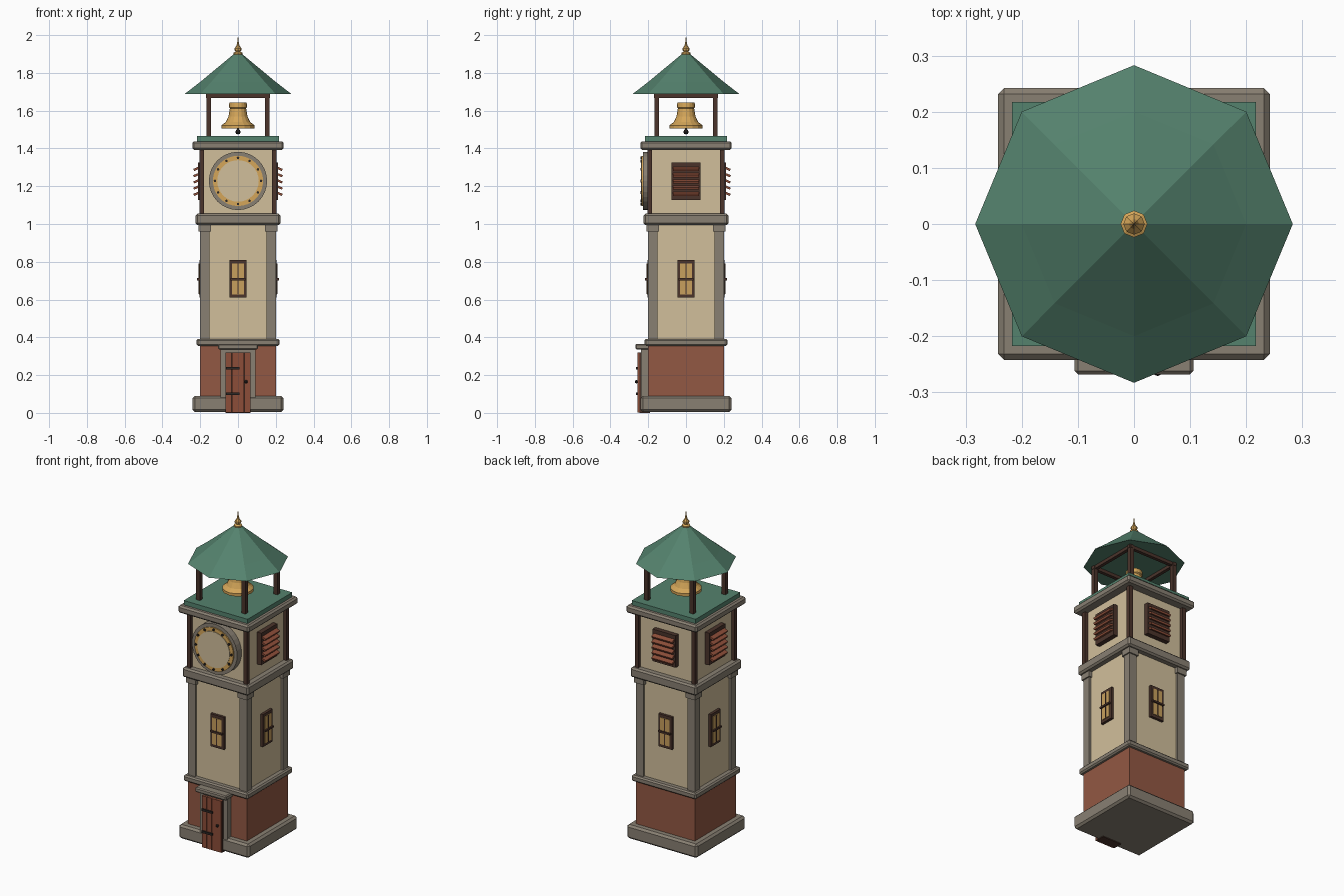
import bpy, bmesh, math
from mathutils import Matrix, Vector

if "Cube" in bpy.data.objects:
    bpy.data.objects.remove(bpy.data.objects["Cube"])


def mat(name, r, g, b):
    m = bpy.data.materials.new(name)
    m.diffuse_color = (r, g, b, 1)
    m.use_nodes = True
    m.node_tree.nodes["Principled BSDF"].inputs["Base Color"].default_value = m.diffuse_color
    return m


STONE = mat("grey stone", .25, .216, .171)
CREAM = mat("cream plaster", .64, .52, .33)
BRICK = mat("red brick", .29, .098, .056)
GREEN = mat("green copper", .09, .225, .155)
GOLD = mat("gold", .66, .38, .10)
DARK = mat("dark timber", .069, .034, .024)
WOOD = mat("red wood", .262, .075, .04)
GLASS = mat("amber glass", .58, .35, .11)
IRON = mat("black iron", .025, .02, .018)


def finish(name, bm, material):
    bmesh.ops.recalc_face_normals(bm, faces=bm.faces[:])
    me = bpy.data.meshes.new(name)
    bm.to_mesh(me)
    bm.free()
    me.materials.append(material)
    ob = bpy.data.objects.new(name, me)
    bpy.context.collection.objects.link(ob)
    return ob


def box(name, x, y, z, material, turn=0, bevel=0, tilt=0):
    """Box from (min, max) ranges, tilted about its own x axis, then turned by quarter turns."""
    bm = bmesh.new()
    size = Vector((x[1] - x[0], y[1] - y[0], z[1] - z[0], 1)).to_3d()
    mid = Vector((sum(x) / 2, sum(y) / 2, sum(z) / 2))
    m = (Matrix.Rotation(turn * math.pi / 2, 4, 'Z') @ Matrix.Translation(mid)
         @ Matrix.Rotation(tilt, 4, 'X') @ Matrix.Diagonal((*size, 1)))
    bmesh.ops.create_cube(bm, size=1, matrix=m)
    ob = finish(name, bm, material)
    if bevel:
        b = ob.modifiers.new("edge", 'BEVEL')
        b.width = bevel
        b.segments = 1
    return ob


def slab(name, half, z0, z1, material, bevel=0):
    return box(name, (-half, half), (-half, half), (z0, z1), material, 0, bevel)


def lathe(name, profile, sides, material, matrix=Matrix()):
    """Revolve (radius, height) points about z; end points on the axis close the shape."""
    bm = bmesh.new()
    rings = []
    for r, h in profile:
        n = 1 if r == 0 else sides
        rings.append([bm.verts.new(matrix @ Vector((r * math.cos(2 * math.pi * i / sides),
                      r * math.sin(2 * math.pi * i / sides), h))) for i in range(n)])
    for a, b in zip(rings, rings[1:]):
        for i in range(sides):
            j = (i + 1) % sides
            quad = [a[i % len(a)], a[j % len(a)], b[j % len(b)], b[i % len(b)]]
            bm.faces.new(list(dict.fromkeys(quad)))
    return finish(name, bm, material)


def disc(name, radius, y_back, y_front, sides, material, x=0, z=0):
    """Cylinder whose axis points to the front."""
    m = Matrix.Translation((x, 0, z)) @ Matrix.Rotation(math.pi / 2, 4, 'X')
    return lathe(name, [(0, -y_back), (radius, -y_back), (radius, -y_front), (0, -y_front)],
                 sides, material, m)


# Tower body, bottom to top
slab("plinth", .24, .005, .09, STONE, .012)
slab("brick_base", .20, .085, .36, BRICK)
slab("lower_band", .22, .355, .392, STONE, .008)
slab("shaft", .187, .385, 1.0, CREAM)
slab("middle_band", .225, .995, 1.055, STONE, .01)
slab("clock_room", .185, 1.05, 1.40, CREAM)
slab("upper_band", .242, 1.392, 1.438, STONE, .01)
slab("belfry_floor", .217, 1.435, 1.465, GREEN)

# Parts repeated on the four corners and sides
for k in range(4):
    box("stone_pilaster", (.15, .20), (-.20, -.15), (.385, .96), STONE, k)
    box("pilaster_capital", (.142, .208), (-.208, -.142), (.96, 1.0), STONE, k)
    box("corner_timber", (.18, .205), (-.205, -.18), (1.05, 1.395), DARK, k)
    box("belfry_post", (.142, .168), (-.168, -.142), (1.46, 1.69), DARK, k)
    box("belfry_beam", (-.17, .17), (-.165, -.145), (1.668, 1.69), DARK, k)

    # Windows
    for s in (-1, 1):
        x = sorted((s * .03, s * .046))
        box("window_jamb", x, (-.203, -.18), (.61, .81), DARK, k)
    for z in (.61, .79):
        box("window_rail", (-.03, .03), (-.203, -.18), (z, z + .02), DARK, k)
    box("window_glass", (-.031, .031), (-.207, -.18), (.628, .792), GLASS, k)
    box("window_bar", (-.04, .04), (-.216, -.20), (.702, .713), DARK, k)
    box("window_mullion", (-.003, .003), (-.210, -.20), (.63, .79), DARK, k)

    # Louvres on the three sides without a clock
    if k:
        box("louvre_panel", (-.078, .078), (-.213, -.18), (1.128, 1.325), DARK, k)
        for i in range(5):
            z = 1.16 + i * .033
            box("louvre_slat", (-.07, .07), (-.236, -.205), (z - .006, z + .006),
                WOOD, k, 0, .4)

# Clock
CZ = 1.228
disc("clock_surround", .154, -.18, -.228, 32, STONE, 0, CZ)
disc("clock_gold_ring", .133, -.20, -.235, 32, GOLD, 0, CZ)
disc("clock_dial", .110, -.20, -.238, 32, CREAM, 0, CZ)
for i in range(12):
    a = i * math.pi / 6
    disc("hour_marker", .007, -.225, -.242, 8, IRON,
         .122 * math.cos(a), CZ + .122 * math.sin(a))

# Door with surround, hinges and knob
for s in (-1, 1):
    box("door_jamb", sorted((s * .066, s * .093)), (-.237, -.19), (.05, .34), STONE)
box("door_head", (-.067, .067), (-.237, -.19), (.318, .34), STONE)
box("door_lintel", (-.106, .106), (-.268, -.19), (.336, .365), STONE, 0, .006)
box("door_back", (-.066, .066), (-.246, -.19), (0, .32), DARK)
for i in range(4):
    x = -.066 + i * .033
    box("door_plank", (x + .001, x + .032), (-.256, -.24), (.003, .32), WOOD)
for z in (.095, .23):
    box("door_hinge", (-.064, .008), (-.264, -.25), (z, z + .013), IRON)
lathe("door_knob", [(0, -.009), (.007, -.006), (.009, 0), (.007, .006), (0, .009)], 8, IRON,
      Matrix.Translation((.042, -.262, .165)))

# Bell and clapper
lathe("bell", [(0, 1.643), (.046, 1.643), (.048, 1.618), (.043, 1.612), (.05, 1.57),
               (.065, 1.54), (.088, 1.522), (.088, 1.506), (.075, 1.506),
               (.05, 1.54), (.035, 1.60), (0, 1.61)], 16, GOLD)
lathe("clapper", [(0, 1.474), (.010, 1.478), (.014, 1.488), (.010, 1.498), (.004, 1.502),
                  (.004, 1.61), (0, 1.61)], 8, IRON)

# Roof and finial
lathe("roof", [(0, 1.688), (.283, 1.688), (.20, 1.752), (.012, 1.908), (0, 1.908)], 8, GREEN)
lathe("finial", [(0, 1.895), (.024, 1.895), (.024, 1.906), (.012, 1.912), (.019, 1.922),
                 (.019, 1.93), (.009, 1.942), (.005, 1.955), (0, 2.0)], 8, GOLD)
